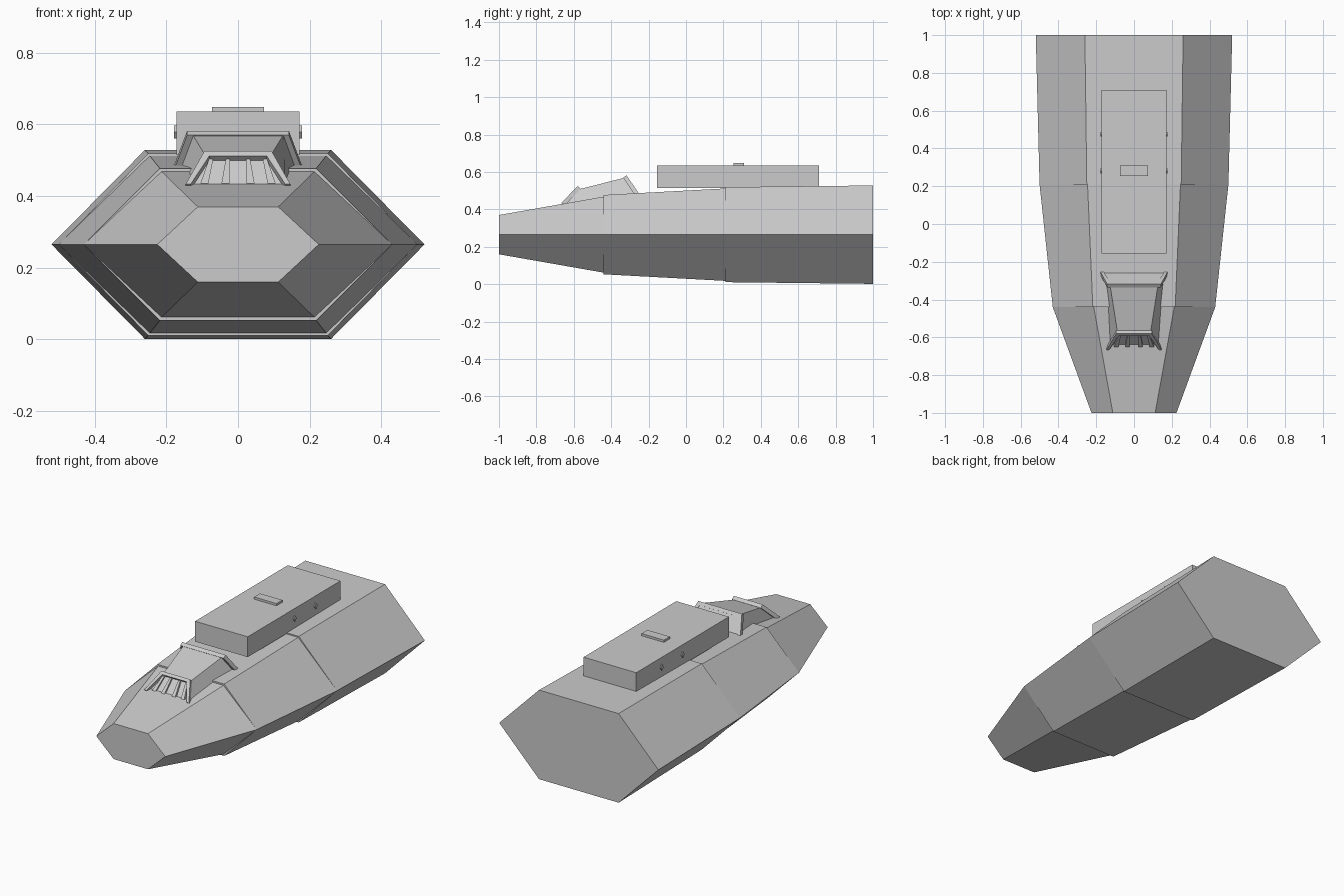
import bpy
import bmesh
from mathutils import Vector

default = bpy.data.objects.get("Cube")
if default:
    bpy.data.objects.remove(default, do_unlink=True)

GREY = (0.6, 0.6, 0.6, 1)
grey = bpy.data.materials.new("hull grey")
grey.use_nodes = True
grey.diffuse_color = GREY
grey.node_tree.nodes["Principled BSDF"].inputs["Base Color"].default_value = GREY

MID_Z = 0.265


def finish(name, bm):
    bmesh.ops.recalc_face_normals(bm, faces=bm.faces)
    mesh = bpy.data.meshes.new(name)
    bm.to_mesh(mesh)
    bm.free()
    mesh.materials.append(grey)
    obj = bpy.data.objects.new(name, mesh)
    bpy.context.collection.objects.link(obj)
    return obj


def loft(name, start, end):
    """Capped solid between two matching rings of points."""
    bm = bmesh.new()
    a = [bm.verts.new(p) for p in start]
    b = [bm.verts.new(p) for p in end]
    bm.faces.new(a)
    bm.faces.new(b)
    n = len(a)
    for i in range(n):
        j = (i + 1) % n
        bm.faces.new((a[i], a[j], b[j], b[i]))
    return finish(name, bm)


def hexagon(y, wide, flat, half):
    return [(x, y, MID_Z + z) for x, z in (
        (wide, 0), (flat, half), (-flat, half),
        (-wide, 0), (-flat, -half), (flat, -half))]


def box(name, x, y0, y1, z0, z1):
    ring = [(-x, y0), (x, y0), (x, y1), (-x, y1)]
    return loft(name, [(*p, z0) for p in ring], [(*p, z1) for p in ring])


def frame(name, foot, head, foot_x, head_x, leg, bar, depth):
    """Leaning three-sided frame, given by the (y, z) of its foot and head."""
    foot, head = Vector((0, *foot)), Vector((0, *head))
    up = head - foot
    back = Vector((0, up.z, -up.y)).normalized() * depth
    low = 1 - bar / up.length
    outer = [(-foot_x, 0), (-head_x, 1), (head_x, 1), (foot_x, 0)]
    inner = [(foot_x - leg, 0), (head_x - leg, low),
             (leg - head_x, low), (leg - foot_x, 0)]
    ring = [foot + up * t + Vector((x, 0, 0)) for x, t in outer + inner]
    return loft(name, ring, [p + back for p in ring])


# Hull: three six-sided sections with small steps between them
loft("bow_hull", hexagon(-1, 0.225, 0.112, 0.105),
     hexagon(-0.44, 0.43, 0.213, 0.203))
loft("middle_hull", hexagon(-0.44, 0.43, 0.218, 0.212),
     hexagon(0.21, 0.5, 0.246, 0.247))
loft("aft_hull", hexagon(0.21, 0.5, 0.25, 0.254),
     hexagon(1, 0.52, 0.26, 0.263))

# Upper deckhouse with its roof hatch and side knobs
box("deckhouse", 0.172, -0.155, 0.71, 0.515, 0.635)
box("roof_hatch", 0.073, 0.255, 0.31, 0.633, 0.648)
for side, label in ((1, "left"), (-1, "right")):
    for y, spot in ((0.28, "front"), (0.475, "rear")):
        ring = [(y - 0.013, 0.578), (y, 0.56), (y + 0.013, 0.578), (y, 0.596)]
        loft(f"{label}_{spot}_knob", [(side * 0.165, *p) for p in ring],
             [(side * 0.178, *p) for p in ring])

# Bridge cabin: sloped wedge lofted from base to roof
loft("bridge_cabin",
     [(-0.13, -0.645, 0.425), (0.13, -0.645, 0.425),
      (0.165, -0.25, 0.47), (-0.165, -0.25, 0.47)],
     [(-0.088, -0.57, 0.508), (0.088, -0.57, 0.508),
      (0.128, -0.315, 0.573), (-0.128, -0.315, 0.573)])

# Leaning frames at both ends of the cabin
frame("windshield_frame", (-0.667, 0.433), (-0.58, 0.525),
      0.146, 0.094, 0.014, 0.018, 0.022)
frame("rear_frame", (-0.24, 0.468), (-0.318, 0.582),
      0.185, 0.142, 0.016, 0.02, -0.022)

# Flared ribs across the windshield
for i, x in enumerate((-0.075, -0.028, 0.028, 0.075)):
    def section(cx, y, z, w):
        return [(cx - w, y, z), (cx + w, y, z),
                (cx + w, y + 0.03, z), (cx - w, y + 0.03, z)]
    loft(f"windshield_rib_{i + 1}", section(x, -0.588, 0.503, 0.006),
         section(x * 1.25, -0.652, 0.435, 0.011))
